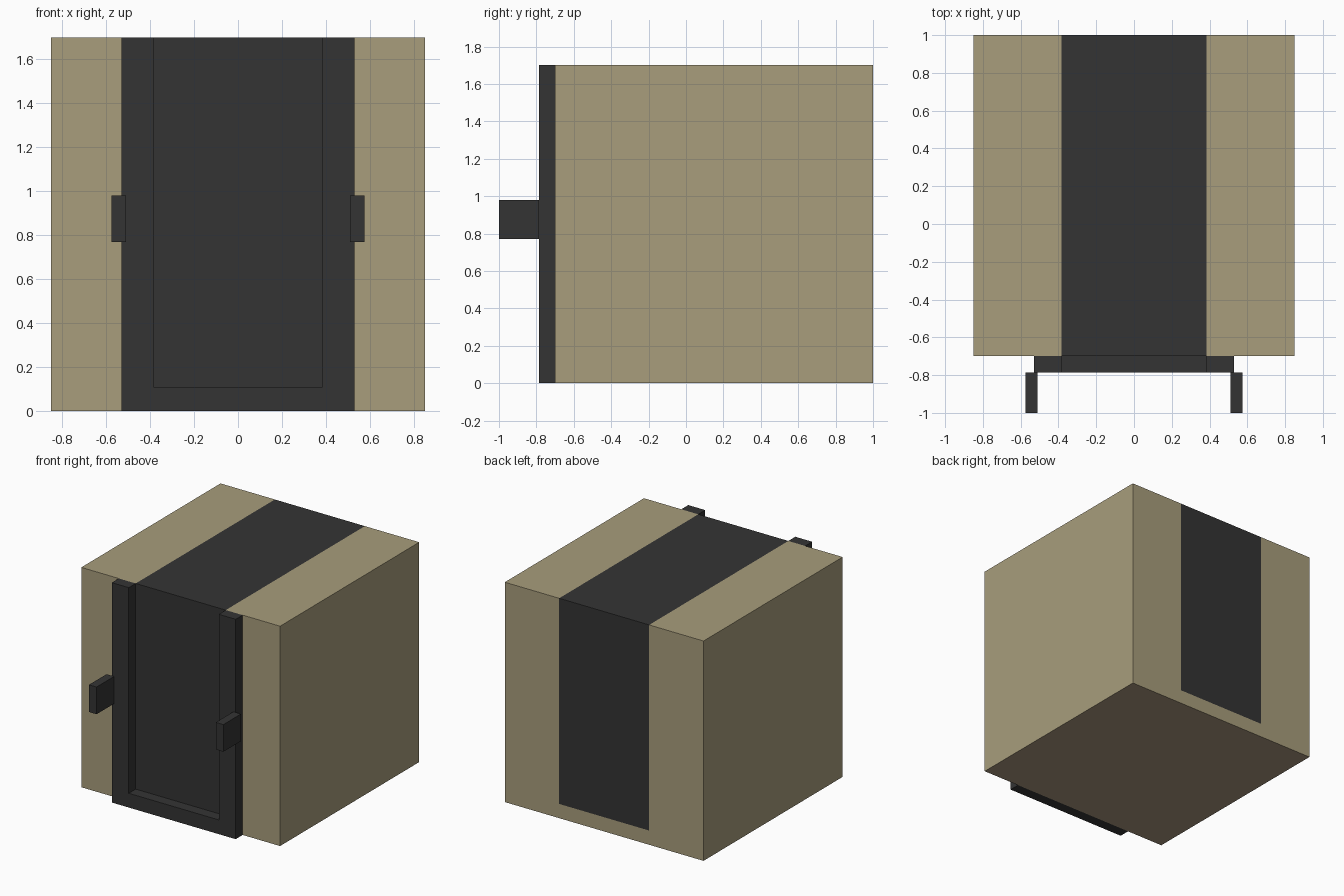
import bpy
import bmesh
from mathutils import Matrix, Vector

default = bpy.data.objects.get("Cube")
if default:
    bpy.data.objects.remove(default, do_unlink=True)


def material(name, srgb):
    linear = [((c / 255 + 0.055) / 1.055) ** 2.4 for c in srgb]
    mat = bpy.data.materials.new(name)
    mat.use_nodes = True
    mat.diffuse_color = (*linear, 1)
    mat.node_tree.nodes["Principled BSDF"].inputs["Base Color"].default_value = (*linear, 1)
    return mat


TAN = material("tan", (168, 157, 124))
CHARCOAL = material("charcoal", (52, 52, 52))
BROWN = material("underside brown", (168, 150, 125))


def finish(name, bm, *mats):
    bmesh.ops.recalc_face_normals(bm, faces=bm.faces)
    mesh = bpy.data.meshes.new(name)
    bm.to_mesh(mesh)
    bm.free()
    for mat in mats:
        mesh.materials.append(mat)
    obj = bpy.data.objects.new(name, mesh)
    bpy.context.collection.objects.link(obj)
    return obj


def box(lo, hi):
    lo, hi = Vector(lo), Vector(hi)
    bm = bmesh.new()
    bmesh.ops.create_cube(bm, size=1, matrix=Matrix.Translation((lo + hi) / 2)
                          @ Matrix.Diagonal((*(hi - lo), 1)))
    return bm


HALF, HEIGHT, FRONT = 0.85, 1.7, -0.7
STRIP, SILL = 0.385, 0.11

# Pack body, cut along the edges of the wrapping dark band
body = box((-HALF, FRONT, 0), (HALF, 1, HEIGHT))
for point, normal in (((-STRIP, 0, 0), (1, 0, 0)),
                      ((STRIP, 0, 0), (1, 0, 0)),
                      ((0, 0, SILL), (0, 0, 1))):
    bmesh.ops.bisect_plane(body, geom=body.verts[:] + body.edges[:] + body.faces[:],
                           plane_co=point, plane_no=normal)
body.normal_update()
for face in body.faces:
    centre = face.calc_center_median()
    if face.normal.z < -0.5:
        face.material_index = 2
    elif abs(centre.x) < STRIP and centre.z > SILL:
        face.material_index = 1
finish("body", body, TAN, CHARCOAL, BROWN)

# U-shaped front frame, open at the top
OUTER, FRAME_FRONT = 0.53, -0.785
right_half = [(STRIP, SILL), (STRIP, HEIGHT), (OUTER, HEIGHT), (OUTER, 0)]
outline = right_half + [(-x, z) for x, z in reversed(right_half)]
frame = bmesh.new()
profile = frame.faces.new([frame.verts.new((x, FRONT, z)) for x, z in outline])
extruded = bmesh.ops.extrude_face_region(frame, geom=[profile], use_keep_orig=True)
moved = [v for v in extruded["geom"] if isinstance(v, bmesh.types.BMVert)]
bmesh.ops.translate(frame, verts=moved, vec=(0, FRAME_FRONT - FRONT, 0))
finish("front_frame", frame, CHARCOAL)

# Pair of handles standing out from the frame
for side, name in ((1, "left_handle"), (-1, "right_handle")):
    inner, outer = sorted((side * 0.51, side * 0.575))
    finish(name, box((inner, -1, 0.77), (outer, FRAME_FRONT, 0.98)), CHARCOAL)
